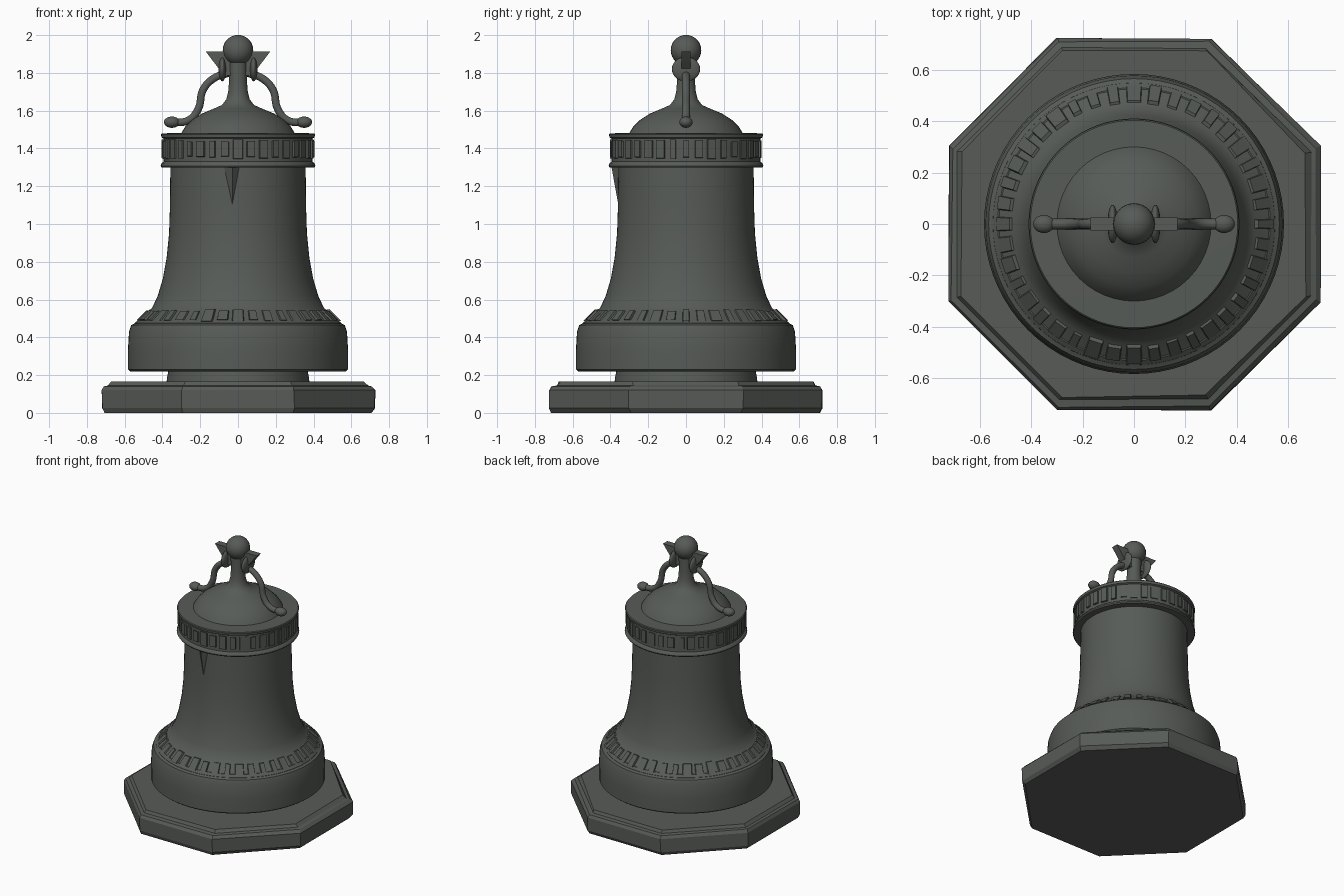
import bpy, bmesh, math, random
from mathutils import Vector, Matrix

random.seed(4)
cube = bpy.data.objects.get("Cube")
if cube:
    bpy.data.objects.remove(cube, do_unlink=True)

COLOR = (0.095, 0.105, 0.095, 1)
iron = bpy.data.materials.new("weathered dark iron")
iron.use_nodes = True
iron.diffuse_color = COLOR
bsdf = iron.node_tree.nodes["Principled BSDF"]
bsdf.inputs["Base Color"].default_value = COLOR
bsdf.inputs["Roughness"].default_value = 0.8


def finish(name, bm, angle=35):
    bmesh.ops.recalc_face_normals(bm, faces=bm.faces)
    mesh = bpy.data.meshes.new(name)
    bm.to_mesh(mesh)
    bm.free()
    obj = bpy.data.objects.new(name, mesh)
    bpy.context.collection.objects.link(obj)
    mesh.materials.append(iron)
    bpy.ops.object.select_all(action="DESELECT")
    obj.select_set(True)
    bpy.context.view_layer.objects.active = obj
    bpy.ops.object.shade_smooth_by_angle(angle=math.radians(angle))
    return obj


def lathe(name, profile, sides=72, angle=35, turn=0.0):
    """Revolve (radius, height) points and cap both ends."""
    bm = bmesh.new()
    rings = []
    for r, z in profile:
        rings.append([bm.verts.new((r * math.cos(a), r * math.sin(a), z))
                      for a in (turn + math.tau * i / sides for i in range(sides))])
    for low, high in zip(rings, rings[1:]):
        for i in range(sides):
            j = (i + 1) % sides
            bm.faces.new((low[i], low[j], high[j], high[i]))
    bm.faces.new(rings[0])
    bm.faces.new(rings[-1])
    return finish(name, bm, angle)


def ellipsoid(name, center, size):
    bm = bmesh.new()
    bmesh.ops.create_uvsphere(bm, u_segments=24, v_segments=14, radius=1,
                              matrix=Matrix.Translation(center) @ Matrix.Diagonal((*size, 1)))
    return finish(name, bm, 60)


def raised_ornaments(name, count, r_low, z_low, r_high, z_high, depth):
    """Worn blocks of uneven width laid around a sloping band."""
    bm = bmesh.new()
    step = math.tau / count
    for i in range(count):
        half = step * random.uniform(0.24, 0.44)
        mid = i * step
        inset = random.uniform(0, 0.15)
        corners = []
        for out in (-0.012, depth * random.uniform(0.5, 1)):
            for t, s in ((inset, -1), (inset, 1), (1 - inset, 1), (1 - inset, -1)):
                r = r_low + (r_high - r_low) * t + out
                a = mid + s * half * (1 if out < 0 else 0.8)
                corners.append(bm.verts.new((r * math.cos(a), r * math.sin(a),
                                             z_low + (z_high - z_low) * t + max(out, 0) * 0.5)))
        bm.faces.new(corners[4:])
        for k in range(4):
            n = (k + 1) % 4
            bm.faces.new((corners[k], corners[n], corners[n + 4], corners[k + 4]))
    return finish(name, bm)


# Octagonal plinth with a worn bevelled edge
FLAT = 1 / math.cos(math.pi / 8)
plinth = lathe("plinth", [(r * FLAT, z) for r, z in
               ((0.71, 0), (0.722, 0.025), (0.722, 0.12), (0.71, 0.14), (0.685, 0.145), (0.67, 0.165))],
               sides=8, angle=20, turn=math.pi / 8)
for v in plinth.data.vertices:
    v.co.x += random.uniform(-0.006, 0.006)
    v.co.y += random.uniform(-0.006, 0.006)

# Pedestal collar and bell
lathe("pedestal_collar", [(0.38, 0.15), (0.375, 0.19), (0.365, 0.24)])
lathe("bell_body", [(0.57, 0.22), (0.583, 0.23), (0.583, 0.33), (0.577, 0.43), (0.565, 0.465),
                    (0.535, 0.48), (0.47, 0.545), (0.455, 0.555), (0.425, 0.62), (0.398, 0.71),
                    (0.378, 0.82), (0.365, 0.95), (0.36, 1.1), (0.358, 1.32)])
lathe("shoulder_rim", [(0.53, 0.49), (0.548, 0.475), (0.552, 0.46)])
raised_ornaments("lower_band_ornaments", 40, 0.535, 0.48, 0.47, 0.545, 0.013)

# Upper band between two rims
lathe("upper_band", [(0.35, 1.3), (0.405, 1.3), (0.41, 1.308), (0.405, 1.322), (0.394, 1.33),
                     (0.394, 1.452), (0.405, 1.458), (0.408, 1.475), (0.403, 1.48), (0.28, 1.482)])
raised_ornaments("upper_band_ornaments", 36, 0.394, 1.34, 0.394, 1.445, 0.012)

# Tapered spur below the upper band at the front
bm = bmesh.new()
bmesh.ops.create_cone(bm, cap_ends=True, segments=4, radius1=0.005, radius2=0.05, depth=0.25,
                      matrix=Matrix.Translation((-0.03, -0.345, 1.18)))
finish("front_spur", bm)

# Domed cap running up into the stem
lathe("domed_cap", [(0.302, 1.478), (0.28, 1.515), (0.245, 1.55), (0.19, 1.585), (0.13, 1.61),
                    (0.085, 1.63), (0.062, 1.66), (0.052, 1.7), (0.047, 1.76), (0.05, 1.88)], sides=48)
ellipsoid("finial_ball", (0, 0, 1.92), (0.081, 0.081, 0.081))

# Flared plate behind the ball
bm = bmesh.new()
outline = ((-0.17, 1.912), (0.17, 1.912), (0.1, 1.82), (0.06, 1.785), (-0.06, 1.785), (-0.1, 1.82))
face = bm.faces.new([bm.verts.new((x, -0.025, z)) for x, z in outline])
new = bmesh.ops.extrude_face_region(bm, geom=[face])["geom"]
bmesh.ops.translate(bm, vec=Vector((0, 0.05, 0)),
                    verts=[g for g in new if isinstance(g, bmesh.types.BMVert)])
finish("flared_plate", bm)

# Paired discs and curved arms with knobs
for side, label in ((1, "left"), (-1, "right")):
    ellipsoid(label + "_disc", (side * 0.083, 0, 1.82), (0.02, 0.075, 0.065))
    curve = bpy.data.curves.new(label + "_arm_path", "CURVE")
    curve.dimensions = "3D"
    curve.bevel_depth = 0.021
    curve.bevel_resolution = 3
    curve.resolution_u = 6
    curve.use_fill_caps = True
    spline = curve.splines.new("BEZIER")
    path = ((0.05, 1.8), (0.13, 1.77), (0.185, 1.71), (0.21, 1.61), (0.26, 1.55), (0.36, 1.537))
    spline.bezier_points.add(len(path) - 1)
    for point, (x, z) in zip(spline.bezier_points, path):
        point.co = (side * x, 0, z)
        point.handle_left_type = point.handle_right_type = "AUTO"
    arm = bpy.data.objects.new(label + "_arm", curve)
    bpy.context.collection.objects.link(arm)
    curve.materials.append(iron)
    ellipsoid(label + "_arm_knob", (side * 0.35, 0, 1.539), (0.042, 0.035, 0.03))
